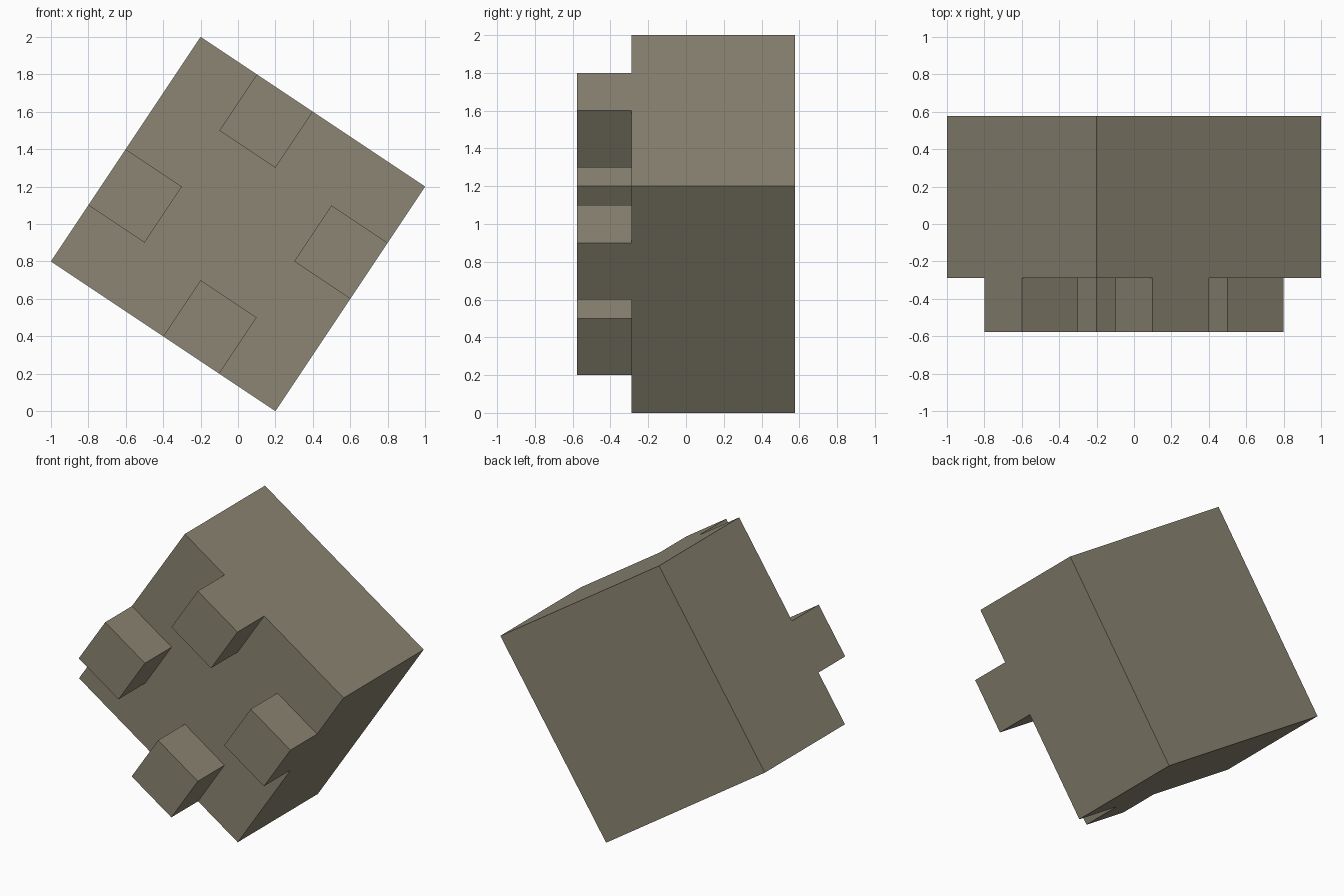
import bpy, bmesh, math
from mathutils import Matrix, Vector

if "Cube" in bpy.data.objects:
    bpy.data.objects.remove(bpy.data.objects["Cube"])

SIDE = math.hypot(1.2, 0.8)      # edge of the square face
DEPTH = 0.6 * SIDE               # thickness of the block
PEG = 0.2 * SIDE                 # how far the pegs stand out
CELL = SIDE / 4
TILT = math.atan2(0.8, 1.2)
PEG_CELLS = {(1, 3), (3, 2), (2, 0), (0, 1)}

stone = bpy.data.materials.new("grey_brown_stone")
stone.diffuse_color = (0.26, 0.235, 0.172, 1)
stone.use_nodes = True
stone.node_tree.nodes["Principled BSDF"].inputs["Base Color"].default_value = stone.diffuse_color

# Block, lying flat with its front facing local +z
bm = bmesh.new()
bmesh.ops.create_cube(bm, size=1, matrix=Matrix.Diagonal((SIDE, SIDE, DEPTH, 1)))

# Cut the block into a 4 x 4 grid
for axis in (Vector((1, 0, 0)), Vector((0, 1, 0))):
    for i in (-1, 0, 1):
        bmesh.ops.bisect_plane(bm, geom=bm.verts[:] + bm.edges[:] + bm.faces[:],
                               plane_co=axis * i * CELL, plane_no=axis)

# Pull one peg out of the front next to each edge
bm.normal_update()
def cell(face):
    c = face.calc_center_median()
    return (math.floor(c.x / CELL + 2), math.floor(c.y / CELL + 2))

fronts = [f for f in bm.faces if f.normal.z > 0.9 and cell(f) in PEG_CELLS]
pegs = bmesh.ops.extrude_discrete_faces(bm, faces=fronts)["faces"]
bmesh.ops.translate(bm, verts=[v for f in pegs for v in f.verts], vec=(0, 0, PEG))

# Merge flat regions back into single faces
bmesh.ops.dissolve_limit(bm, angle_limit=math.radians(1), verts=bm.verts[:], edges=bm.edges[:])
bmesh.ops.recalc_face_normals(bm, faces=bm.faces[:])

# Turn the front to -y, tilt the block and stand it on its corner
place = (Matrix.Translation((0, PEG / 2, 1)) @ Matrix.Rotation(TILT, 4, 'Y')
         @ Matrix.Rotation(math.pi / 2, 4, 'X'))
bmesh.ops.transform(bm, matrix=place, verts=bm.verts[:])

mesh = bpy.data.meshes.new("pegged_block")
bm.to_mesh(mesh)
bm.free()
mesh.materials.append(stone)
block = bpy.data.objects.new("pegged_block", mesh)
bpy.context.collection.objects.link(block)
